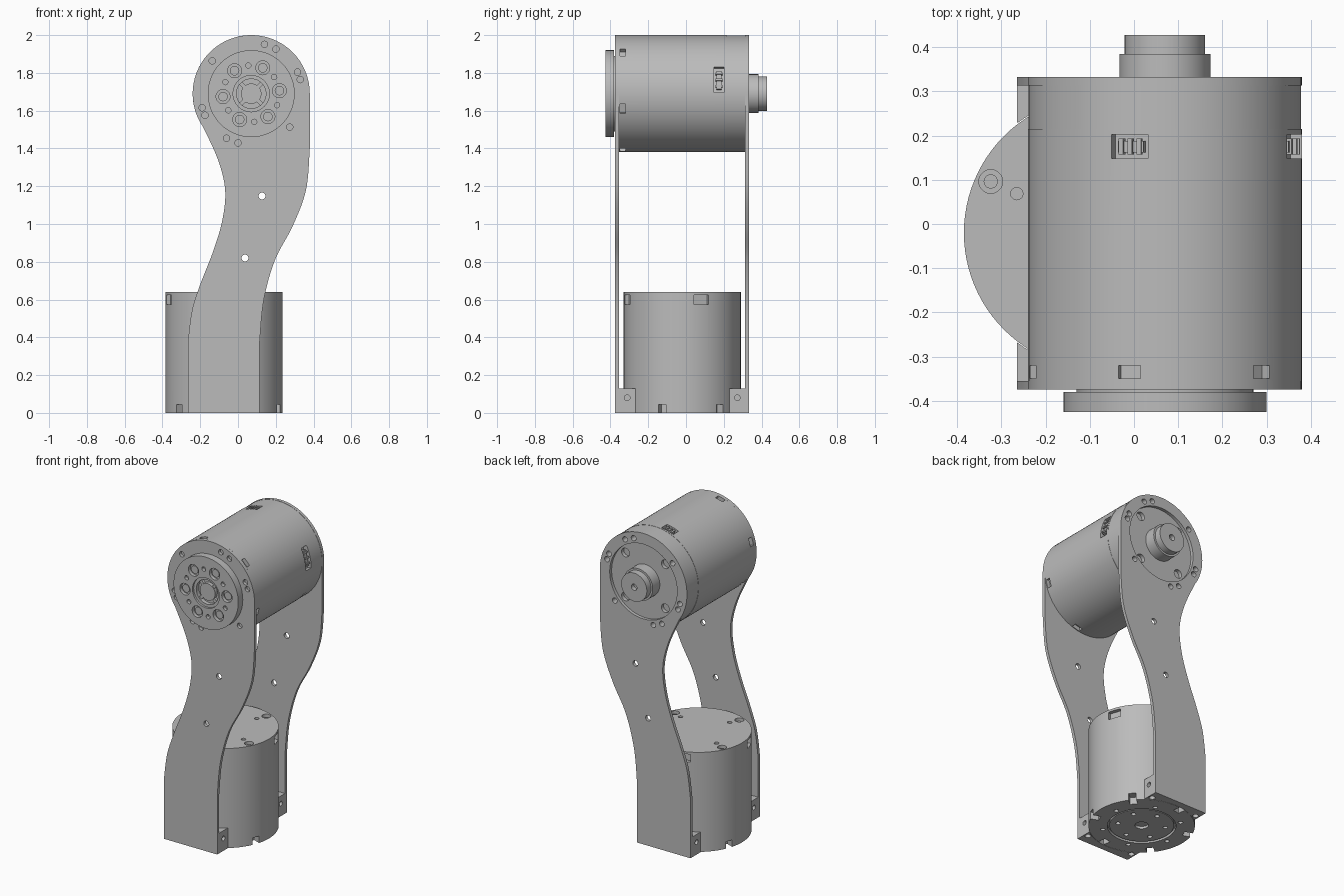
import bpy, bmesh, math
from mathutils import Matrix, Vector

if "Cube" in bpy.data.objects:
    bpy.data.objects.remove(bpy.data.objects["Cube"])

grey = bpy.data.materials.new("machined grey")
grey.use_nodes = True
colour = (0.5, 0.5, 0.5, 1)
grey.diffuse_color = colour
grey.node_tree.nodes["Principled BSDF"].inputs["Base Color"].default_value = colour

# Motor frames: local z runs along the motor axis (upper: towards the front)
UPPER = Matrix(((1, 0, 0, 0.07), (0, 0, -1, 0), (0, 1, 0, 1.69), (0, 0, 0, 1)))
LOWER = Matrix.Translation((-0.075, -0.02, 0))
WORLD = Matrix.Identity(4)
R = 0.31
parts = []


def cyl(bm, frame, r, w0, w1, u=0, v=0, seg=24):
    place = frame @ Matrix.Translation((u, v, (w0 + w1) / 2))
    bmesh.ops.create_cone(bm, cap_ends=True, segments=seg, radius1=r, radius2=r,
                          depth=abs(w1 - w0), matrix=place)


def ring(bm, frame, angles, at, r, w0, w1, seg=20):
    for a in angles:
        t = math.radians(a)
        cyl(bm, frame, r, w0, w1, at * math.cos(t), at * math.sin(t), seg)


def block(bm, frame, angle, at, w, size):
    place = (frame @ Matrix.Rotation(math.radians(angle), 4, 'Z')
             @ Matrix.Translation((at, 0, w)) @ Matrix.Diagonal((*size, 1)))
    bmesh.ops.create_cube(bm, size=1, matrix=place)


def steps(start, step, count):
    return [start + step * i for i in range(count)]


def finish(name, bm):
    bmesh.ops.recalc_face_normals(bm, faces=bm.faces)
    mesh = bpy.data.meshes.new(name)
    bm.to_mesh(mesh)
    bm.free()
    obj = bpy.data.objects.new(name, mesh)
    bpy.context.collection.objects.link(obj)
    mesh.materials.append(grey)
    parts.append(obj)
    return obj


def cut(obj, bm):
    tool = finish("cutter", bm)
    parts.remove(tool)
    tool.hide_render = True
    mod = obj.modifiers.new("cut", 'BOOLEAN')
    mod.operation, mod.solver, mod.object = 'DIFFERENCE', 'EXACT', tool
    bpy.context.view_layer.objects.active = obj
    bpy.ops.object.modifier_apply(modifier="cut")
    bpy.data.objects.remove(tool)


def solid(name, frame, r, w0, w1, seg=96):
    bm = bmesh.new()
    cyl(bm, frame, r, w0, w1, seg=seg)
    return finish(name, bm)


def spline(points, n=8):
    p = [Vector(q) for q in [points[0], *points, points[-1]]]
    out = []
    for a, b, c, d in zip(p, p[1:], p[2:], p[3:]):
        for i in range(n):
            t = i / n
            out.append(b + (c - a) * t / 2 + (a * 2 - b * 5 + c * 4 - d) * t * t / 2
                       + (b * 3 - a - c * 3 + d) * t ** 3 / 2)
    return out + [p[-1]]


# Side arms: S-shaped plates that end in a round motor mount
right_edge = [(.115, .38), (.137, .6), (.196, .81), (.29, .99), (.36, 1.18), (.38, 1.4)]
left_edge = [(-.184, 1.512), (-.106, 1.34), (-.068, 1.18), (-.083, 1.02), (-.13, .86),
             (-.2, .68), (-.243, .545), (-.265, .38)]
arc = [Vector((.07 + R * math.cos(t), 1.69 + R * math.sin(t)))
       for t in (math.radians(215 * i / 60) for i in range(60))]
outline = [Vector((.115, 0)), *spline(right_edge), *arc, *spline(left_edge), Vector((-.265, 0))]
MOUNT = [16, 25, 61, 75, 140, 196, 205, 241, 255, 319]


def arm(side, y0, y1, foot_y):
    bm = bmesh.new()
    face = bm.faces.new([bm.verts.new((p.x, y0, p.y)) for p in outline])
    grown = bmesh.ops.extrude_face_region(bm, geom=[face])["geom"]
    bmesh.ops.translate(bm, vec=(0, y1 - y0, 0),
                        verts=[v for v in grown if isinstance(v, bmesh.types.BMVert)])
    obj = finish(side + "_arm", bm)
    holes = bmesh.new()
    ring(holes, UPPER, MOUNT, .27, .017, -y0 + .05, -y1 - .05)
    for x, z in ((.127, 1.148), (.037, .82)):
        cyl(holes, UPPER, .018, -y0 + .05, -y1 - .05, x - .07, z - 1.69)
    if side == "back":
        cyl(holes, UPPER, .24, -y0 + .05, -y1 - .05, seg=64)
    cut(obj, holes)
    # Foot block wrapped round the lower motor
    bm = bmesh.new()
    bmesh.ops.create_cube(bm, size=1, matrix=Matrix.Translation((-.075, (y1 + foot_y) / 2, .065))
                          @ Matrix.Diagonal((.38, abs(foot_y - y1), .13, 1)))
    foot = finish(side + "_foot", bm)
    holes = bmesh.new()
    cyl(holes, LOWER, R + .002, -.1, .3, seg=96)
    cut(foot, holes)
    holes = bmesh.new()
    y = (y1 + foot_y) / 2
    sideways = Matrix.Translation((-.075, y, .08)) @ Matrix.Rotation(math.pi / 2, 4, 'Y')
    for s in (-1, 1):
        cyl(holes, sideways, .015, s * .17, s * .25)
        cyl(holes, WORLD, .018, -.05, .04, -.075 + s * .165, y)
    cut(foot, holes)


arm("front", -.375, -.355, -.268)
arm("back", .333, .313, .23)

# Upper motor: body, rear cap and sockets
body = solid("upper_motor_body", UPPER, R, -.215, .355)
holes = bmesh.new()
for a in steps(-15, 60, 6):
    block(holes, UPPER, a, R, .335, (.05, .052, .03))
for a, width in ((14, .14), (105, .085)):
    block(holes, UPPER, a, R, -.175, (.07, width, .054))
cut(body, holes)

cap = solid("upper_motor_cap", UPPER, R - .0015, -.313, -.215)
holes = bmesh.new()
ring(holes, UPPER, steps(45, 90, 4), .2, .028, -.35, -.29)
ring(holes, UPPER, MOUNT, .27, .017, -.35, -.29)
cut(cap, holes)

bm = bmesh.new()
for a, width in ((14, .14), (105, .085)):
    block(bm, UPPER, a, R - .02, -.175, (.02, width * .7, .026))
    for i in (-1, 0, 1):
        turn = math.degrees(i * width * .25 / R)
        block(bm, UPPER, a + turn, R - .012, -.175, (.02, .01, .036))
finish("upper_motor_connectors", bm)

# Rear shaft
hub = solid("rear_shaft_base", UPPER, .103, -.385, -.313, 64)
shaft = solid("rear_shaft_end", UPPER, .091, -.428, -.385, 64)
holes = bmesh.new()
cyl(holes, UPPER, .02, -.45, -.4)
cut(shaft, holes)

# Front output flange with bolts and a stepped centre
solid("flange_neck", UPPER, .2, .375, .385)
flange = solid("output_flange", UPPER, .23, .38, .426)
holes = bmesh.new()
ring(holes, UPPER, steps(6, 60, 6), .15, .037, .404, .45, 28)
ring(holes, UPPER, steps(36, 60, 6), .15, .014, .404, .45)
cyl(holes, UPPER, .096, .413, .45, seg=48)
cut(flange, holes)
holes = bmesh.new()
cyl(holes, UPPER, .078, .387, .45, seg=48)
cut(flange, holes)
bm = bmesh.new()
ring(bm, UPPER, steps(6, 60, 6), .15, .025, .402, .415)
finish("flange_bolts", bm)
hub = solid("flange_hub", UPPER, .054, .385, .41, 48)
bm = bmesh.new()
for a in steps(45, 90, 4):
    block(bm, UPPER, a, .066, .395, (.03, .02, .018))
finish("flange_spokes", bm)

# Lower motor: notched drum with screw holes and a recessed base disc
drum = solid("lower_motor_body", LOWER, R, 0, .64)
holes = bmesh.new()
for a in steps(19, 90, 4):
    block(holes, LOWER, a, R, .6, (.05, .08, .05))
for a in steps(-20, 60, 6):
    block(holes, LOWER, a, R, .015, (.1, .045, .06))
ring(holes, LOWER, steps(65, 90, 4), .275, .027, .61, .7)
ring(holes, LOWER, steps(65, 90, 4), .21, .014, .61, .7)
ring(holes, LOWER, steps(10, 60, 6), .23, .014, -.05, .03)
cyl(holes, LOWER, .2, -.05, .02, seg=64)
cut(drum, holes)
disc = solid("lower_motor_base_disc", LOWER, .188, .004, .025, 64)
holes = bmesh.new()
cyl(holes, LOWER, .04, -.05, .02)
ring(holes, LOWER, steps(30, 60, 6), .14, .014, -.05, .02)
cut(disc, holes)
bm = bmesh.new()
ring(bm, LOWER, steps(65, 90, 4), .275, .016, .605, .625)
finish("lower_motor_screws", bm)

# Smooth the round walls, keep edges crisp
bpy.ops.object.select_all(action='DESELECT')
for obj in parts:
    obj.select_set(True)
bpy.context.view_layer.objects.active = parts[0]
bpy.ops.object.shade_smooth_by_angle(angle=math.radians(30))
